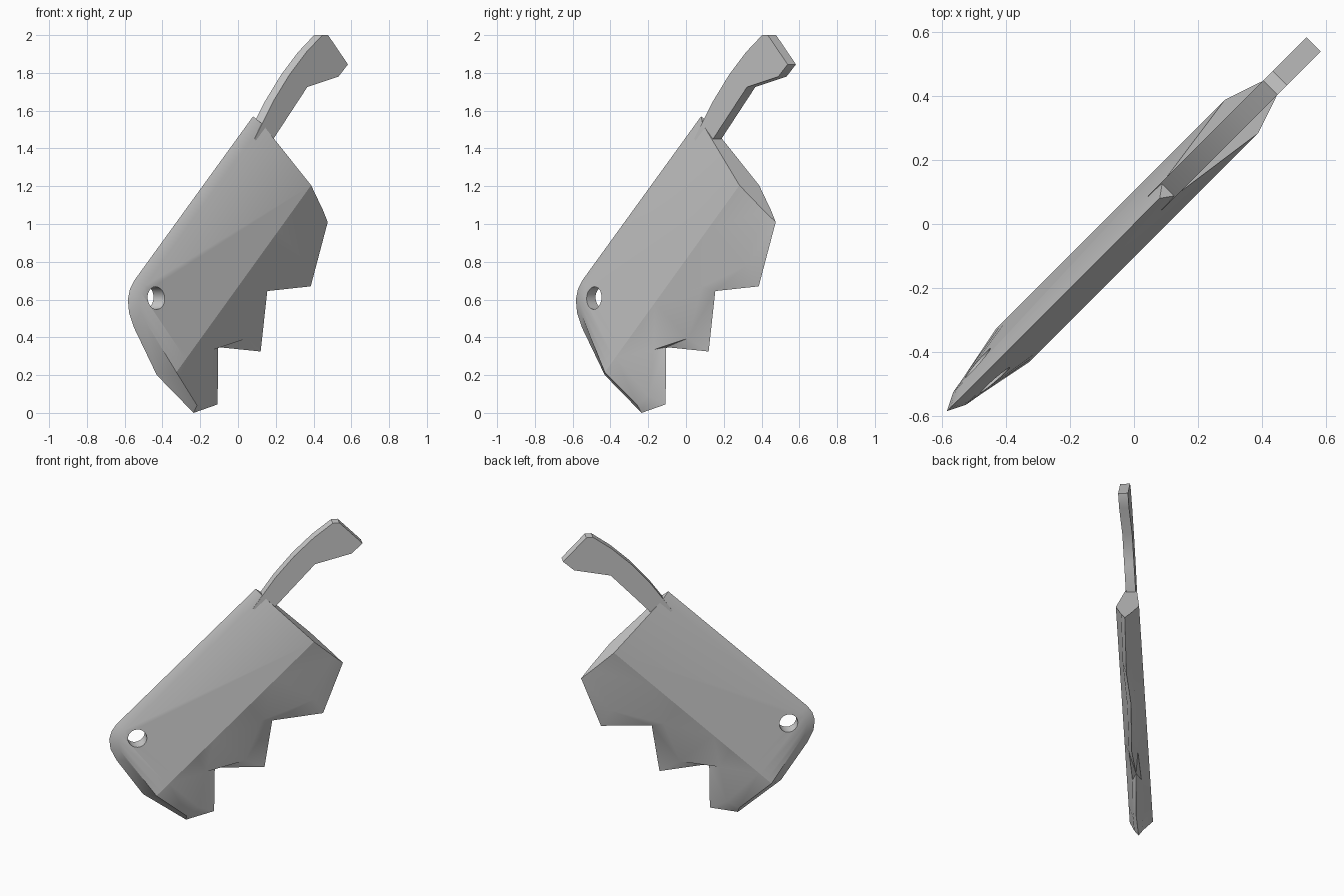
import bpy, bmesh, math
from mathutils import Vector, Matrix

if "Cube" in bpy.data.objects:
    bpy.data.objects.remove(bpy.data.objects["Cube"])


def P(u, z, t=0.0):
    """Point on the diagonal plane x = y, pushed sideways by t."""
    return Vector((u + t, u - t, z))


def finish(name, bm, smooth=True):
    bmesh.ops.remove_doubles(bm, verts=bm.verts, dist=0.0005)
    bmesh.ops.recalc_face_normals(bm, faces=bm.faces)
    me = bpy.data.meshes.new(name)
    bm.to_mesh(me)
    bm.free()
    ob = bpy.data.objects.new(name, me)
    bpy.context.collection.objects.link(ob)
    if smooth:
        bpy.ops.object.select_all(action='DESELECT')
        ob.select_set(True)
        bpy.context.view_layer.objects.active = ob
        bpy.ops.object.shade_smooth_by_angle(angle=math.radians(35))
    return ob


# Blade: thin outer edge, bevel line, and a thick middle line from D to B
B, D = Vector((0.335, 1.205)), Vector((-0.378, 0.215))
T_MID, T_MAX = 0.02, 0.052
rows = [  # edge u, z / bevel u, z / position along the middle line
    (0.08, 1.57, 0.108, 1.53, 1),
    (-0.55, 0.70, -0.515, 0.67, 0.12),
    (-0.572, 0.655, -0.533, 0.635, 0.07),
    (-0.583, 0.60, -0.543, 0.59, 0.03),
    (-0.577, 0.53, -0.537, 0.53, 0),
    (-0.55, 0.45, -0.51, 0.46, 0),
    (-0.43, 0.20, -0.41, 0.208, 0),
    (-0.235, 0.0, -0.237, 0.04, 0),
    (-0.108, 0.045, -0.18, 0.09, 0.08),
    (-0.105, 0.348, -0.15, 0.335, 0.26),
    (0.12, 0.325, 0.03, 0.395, 0.37),
    (0.155, 0.645, 0.105, 0.665, 0.59),
    (0.385, 0.67, 0.345, 0.785, 0.76),
    (0.475, 1.01, 0.43, 1.073, 1),
]
bm = bmesh.new()
edge = [bm.verts.new(P(r[0], r[1])) for r in rows]
ends = []
for s in (1, -1):
    mid = [bm.verts.new(P(r[2], r[3], s * T_MID)) for r in rows]
    cache = {}
    core = []
    for r in rows:
        if r[4] not in cache:
            c = D.lerp(B, r[4])
            cache[r[4]] = bm.verts.new(P(c.x, c.y, s * T_MAX))
        core.append(cache[r[4]])
    for i in range(len(rows) - 1):
        bm.faces.new((edge[i], edge[i + 1], mid[i + 1], mid[i]))
        f = [mid[i], mid[i + 1], core[i + 1]]
        if core[i] is not core[i + 1]:
            f.append(core[i])
        bm.faces.new(f)
    # Sides meet along the same middle line; fill the gap below the spine
    ends.append([mid[0], core[0], mid[-1]])
bm.faces.new([edge[0]] + ends[0] + [edge[-1]] + ends[1][::-1])
bm.verts.index_update()
bmesh.ops.triangulate(bm, faces=[f for f in bm.faces if len(f.verts) == 4])
blade = finish("blade", bm, smooth=False)

# Hanging hole
bm = bmesh.new()
rot = Vector((1, -1, 0)).to_track_quat('Z', 'Y').to_matrix().to_4x4()
bmesh.ops.create_cone(bm, cap_ends=True, segments=24, radius1=0.06, radius2=0.06,
                      depth=0.4, matrix=Matrix.Translation(P(-0.46, 0.608)) @ rot)
cutter = finish("hole_cutter", bm, smooth=False)
cutter.hide_render = True
bpy.context.view_layer.objects.active = blade
mod = blade.modifiers.new("hole", 'BOOLEAN')
mod.object = cutter
mod.operation = 'DIFFERENCE'
mod.solver = 'EXACT'
bpy.ops.object.modifier_apply(modifier=mod.name)
bpy.data.objects.remove(cutter)
bpy.ops.object.select_all(action='DESELECT')
blade.select_set(True)
bpy.ops.object.shade_smooth_by_angle(angle=math.radians(35))

# Handle: flat curved bar flaring at the end
outline = [(0.065, 1.45), (0.11, 1.40), (0.165, 1.45), (0.25, 1.58), (0.345, 1.725),
           (0.51, 1.78), (0.56, 1.845), (0.455, 2.0), (0.425, 2.0), (0.34, 1.91),
           (0.25, 1.79), (0.165, 1.65), (0.11, 1.54)]
bm = bmesh.new()
a = [bm.verts.new(P(u, z, 0.022)) for u, z in outline]
b = [bm.verts.new(P(u, z, -0.022)) for u, z in outline]
bm.faces.new(a)
bm.faces.new(b[::-1])
for i in range(len(a)):
    j = (i + 1) % len(a)
    bm.faces.new((a[i], b[i], b[j], a[j]))
finish("handle", bm)
